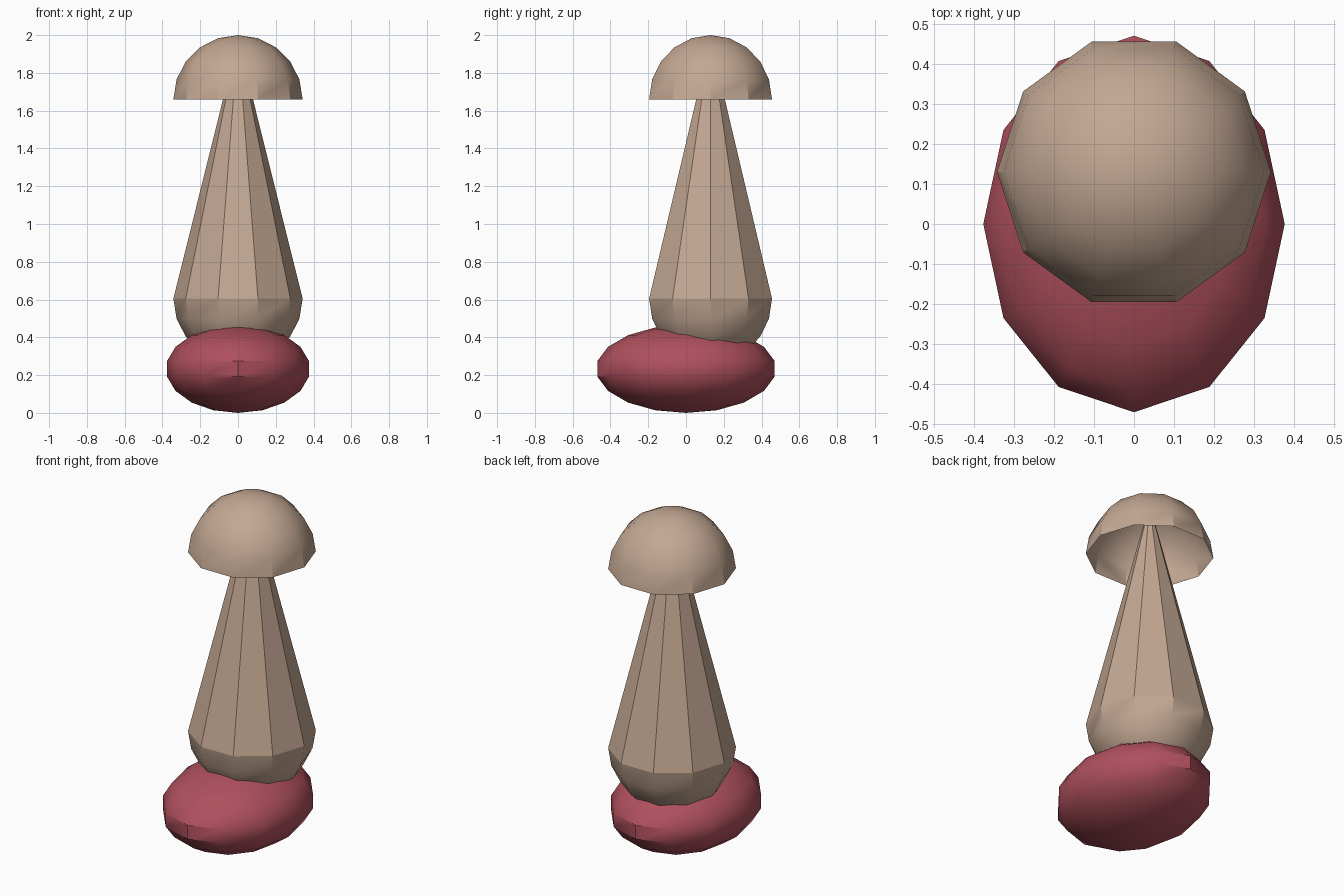
import bpy, bmesh
from math import sin, cos, pi, radians

if "Cube" in bpy.data.objects:
    bpy.data.objects.remove(bpy.data.objects["Cube"])


def material(name, rgb):
    m = bpy.data.materials.new(name)
    m.diffuse_color = (*rgb, 1)
    m.use_nodes = True
    m.node_tree.nodes["Principled BSDF"].inputs["Base Color"].default_value = m.diffuse_color
    return m


def lathe(name, profile, sides, center, mat, sy=1.0):
    """Revolve (radius, z) points; radius 0 becomes a single pole vertex."""
    bm = bmesh.new()
    rings = []
    for r, z in profile:
        n = sides if r > 1e-5 else 1
        rings.append([bm.verts.new((r * cos(2 * pi * i / sides), r * sy * sin(2 * pi * i / sides), z))
                      for i in range(n)])
    for a, b in zip(rings, rings[1:]):
        for i in range(sides):
            j = (i + 1) % sides
            if len(a) == 1:
                bm.faces.new((a[0], b[j], b[i]))
            elif len(b) == 1:
                bm.faces.new((a[i], a[j], b[0]))
            else:
                bm.faces.new((a[i], a[j], b[j], b[i]))
    me = bpy.data.meshes.new(name)
    bm.to_mesh(me)
    bm.free()
    ob = bpy.data.objects.new(name, me)
    ob.location = center
    bpy.context.collection.objects.link(ob)
    me.materials.append(mat)
    bpy.ops.object.select_all(action='DESELECT')
    ob.select_set(True)
    bpy.context.view_layer.objects.active = ob
    bpy.ops.object.shade_smooth_by_angle(angle=radians(34))
    return ob


def arc(r, h, degrees):
    return [(r * cos(radians(d)), h * sin(radians(d))) for d in degrees]


tan = material("tan", (0.55, 0.39, 0.29))
red = material("red", (0.43, 0.08, 0.11))
R, Y = 0.342, 0.13

# squashed oval base
lathe("base", arc(0.382, 0.233, (-90, -70, -50, -30, -10, 10, 30, 50, 70, 90)),
      12, (0, 0, 0.233), red, 0.477 / 0.382)
# rounded bottom of the stem
lathe("stem_bottom", arc(R, R, range(-90, 1, 18)), 10, (0, Y, 0.605), tan)
# tapering stem, tip hidden in the cap
lathe("stem", [(R, 0), (0, 1.375)], 10, (0, Y, 0.605), tan)
# hollow dome cap
lathe("cap", arc(R, 0.34, range(0, 91, 18)), 10, (0, Y, 1.66), tan)
